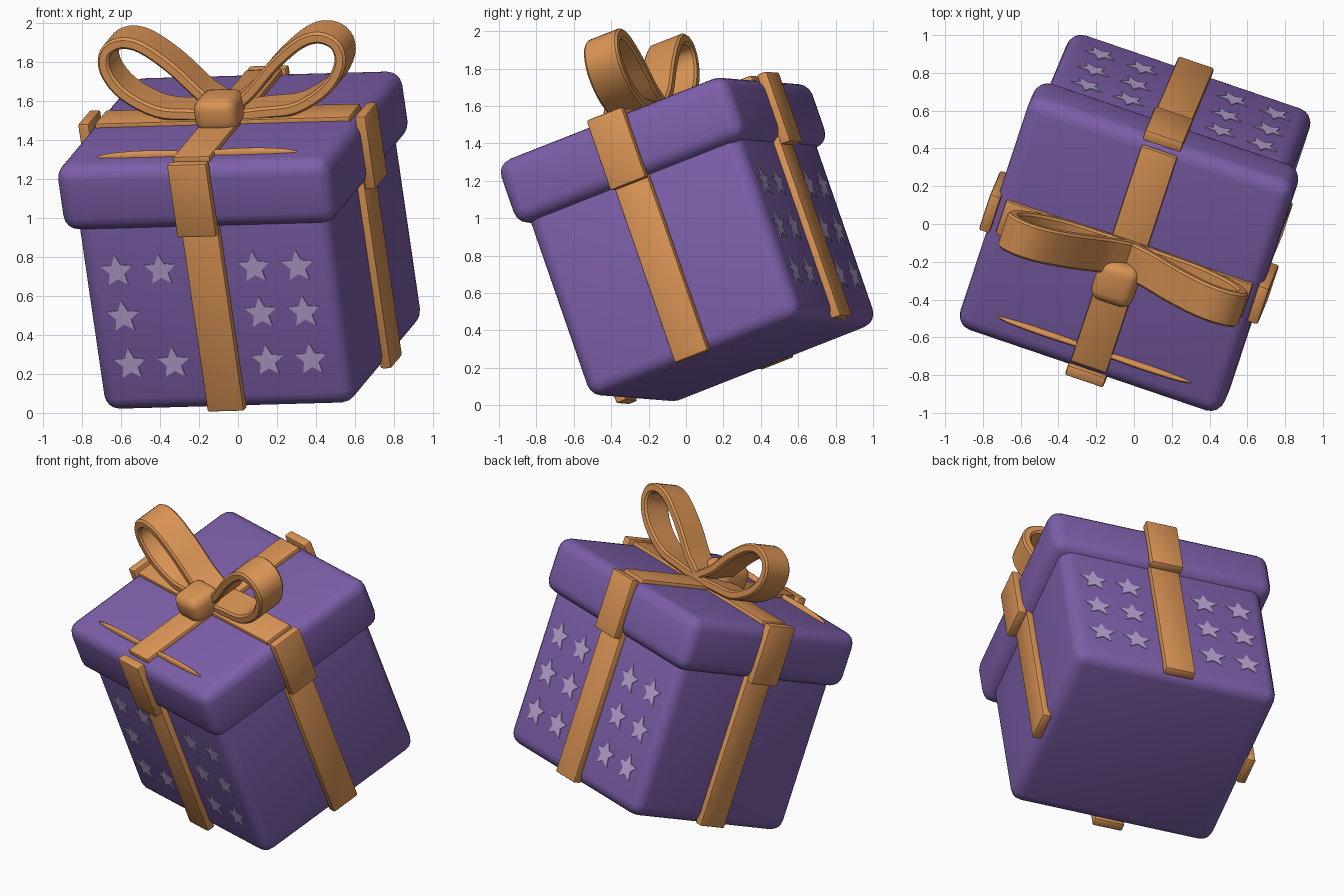
import bpy, bmesh, math
from mathutils import Matrix, Vector, Euler

old = bpy.data.objects.get("Cube")
if old:
    bpy.data.objects.remove(old, do_unlink=True)

# The whole parcel is tipped: parts are built upright, then placed by this frame
TILT = Matrix.Translation((0.024, -0.003, 1.0)) @ Euler(
    [math.radians(a) for a in (20.5, -1.5, -18.8)]).to_matrix().to_4x4()


def make_material(name, rgb):
    mat = bpy.data.materials.new(name)
    mat.use_nodes = True
    mat.diffuse_color = (*rgb, 1)
    mat.node_tree.nodes["Principled BSDF"].inputs["Base Color"].default_value = (*rgb, 1)
    return mat


purple = make_material("purple_wrap", (0.205, 0.115, 0.402))
orange = make_material("orange_ribbon", (0.70, 0.296, 0.091))
lilac = make_material("lilac_star", (0.485, 0.376, 0.658))


def add_object(name, bm, mat, smooth=True):
    bmesh.ops.recalc_face_normals(bm, faces=bm.faces)
    mesh = bpy.data.meshes.new(name)
    bm.to_mesh(mesh)
    bm.free()
    mesh.materials.append(mat)
    obj = bpy.data.objects.new(name, mesh)
    bpy.context.collection.objects.link(obj)
    obj.matrix_world = TILT
    if smooth:
        bpy.ops.object.select_all(action='DESELECT')
        obj.select_set(True)
        bpy.context.view_layer.objects.active = obj
        bpy.ops.object.shade_smooth_by_angle(angle=math.radians(35))
    return obj


def rounded_box(name, low, high, radius, mat, segments=4):
    low, high = Vector(low), Vector(high)
    bm = bmesh.new()
    bmesh.ops.create_cube(bm, size=1)
    bmesh.ops.scale(bm, vec=high - low, verts=bm.verts)
    bmesh.ops.translate(bm, vec=(low + high) / 2, verts=bm.verts)
    bmesh.ops.bevel(bm, geom=bm.edges[:], offset=radius, segments=segments,
                    profile=0.5, affect='EDGES')
    return add_object(name, bm, mat)


# Box and lid
BX, BY, LX, LY = 0.68, 0.635, 0.74, 0.69
BOTTOM, RIM, TOP = -0.815, 0.19, 0.55
rounded_box("box_body", (-BX, -BY, BOTTOM), (BX, BY, 0.3), 0.08, purple)
rounded_box("box_lid", (-LX, -LY, RIM), (LX, LY, TOP), 0.08, purple)

# Ribbon strips down each side, with a wider piece on the lid
THICK = 0.04
for side, s in (("front", -1), ("back", 1)):
    for part, face, w, z0, z1 in (("body", BY, 0.1, -0.81, 0.22),
                                  ("lid", LY, 0.107, 0.165, 0.565)):
        y0, y1 = sorted((s * (face - 0.02), s * (face + THICK)))
        rounded_box(f"{side}_{part}_ribbon", (-w, y0, z0), (w, y1, z1), 0.012, orange, 2)
for side, s in (("left", 1), ("right", -1)):
    for part, face, w, z0, z1 in (("body", BX, 0.1, -0.81, 0.22),
                                  ("lid", LX, 0.107, 0.175, 0.575)):
        x0, x1 = sorted((s * (face - 0.02), s * (face + THICK)))
        rounded_box(f"{side}_{part}_ribbon", (x0, -w, z0), (x1, w, z1), 0.012, orange, 2)

# Crossing ribbons on top of the lid
rounded_box("top_ribbon_long", (-0.1, -0.64, 0.53), (0.1, 0.64, 0.575), 0.01, orange, 2)
rounded_box("top_ribbon_cross", (-0.69, -0.1, 0.53), (0.69, 0.1, 0.573), 0.01, orange, 2)

# Bow loops: a rounded band swept round a teardrop
TEARDROP = [(0.0, 0.59), (0.2, 0.595), (0.38, 0.615), (0.55, 0.71), (0.635, 0.83),
            (0.625, 0.93), (0.54, 0.975), (0.43, 0.95), (0.28, 0.84), (0.13, 0.69)]
BAND_WIDTH, BAND_THICK, BAND_EDGE = 0.1, 0.03, 0.012


def smooth_loop(points, steps):
    pts = [Vector(p) for p in points]
    n, out = len(pts), []
    for i in range(n):
        a, b, c, d = (pts[(i + k) % n] for k in (-1, 0, 1, 2))
        for j in range(steps):
            t = j / steps
            out.append(b + (c - a) * t / 2 + (a - b * 2.5 + c * 2 - d / 2) * t * t
                       + ((b - c) * 1.5 + (d - a) / 2) * t ** 3)
    return out


def bow_loop(name, s):
    path = smooth_loop(TEARDROP, 4)
    w, h, e = BAND_WIDTH, BAND_THICK, BAND_EDGE
    section = [(w, h - e), (w - e, h), (e - w, h), (-w, h - e),
               (-w, e - h), (e - w, -h), (w - e, -h), (w, e - h)]
    bm = bmesh.new()
    rings = []
    for i, p in enumerate(path):
        along = (path[(i + 1) % len(path)] - path[i - 1]).normalized()
        normal = Vector((along.y, -along.x))
        ring = []
        for y, off in section:
            q = p + normal * off
            lean = 0.02 + 0.15 * (q.y - 0.6)
            ring.append(bm.verts.new((0.02 + s * q.x, y + lean, q.y)))
        rings.append(ring)
    for i, ring in enumerate(rings):
        prev = rings[i - 1]
        for k in range(len(ring)):
            bm.faces.new((prev[k - 1], prev[k], ring[k], ring[k - 1]))
    return add_object(name, bm, orange)


bow_loop("bow_loop_left", 1)
bow_loop("bow_loop_right", -1)
rounded_box("bow_knot", (-0.115, -0.225, 0.54), (0.115, 0.01, 0.72), 0.06, orange)

# Slim bow tails lying half sunk in the lid
for side, s in (("left", 1), ("right", -1)):
    bm = bmesh.new()
    bmesh.ops.create_uvsphere(bm, u_segments=20, v_segments=10, radius=1)
    bmesh.ops.scale(bm, vec=(0.28, 0.018, 0.03), verts=bm.verts)
    bmesh.ops.translate(bm, vec=(s * 0.265, -0.545, TOP), verts=bm.verts)
    add_object(f"bow_tail_{side}", bm, orange)


# Star plates on the front and back faces
def star_plates(name, s, skip=()):
    bm = bmesh.new()
    for row, z in enumerate((-0.04, -0.29, -0.55)):
        for col, x in enumerate((-0.49, -0.255, 0.255, 0.49)):
            if (row, col) in skip:
                continue
            rim = []
            for k in range(10):
                r = 0.042 if k % 2 else 0.09
                a = math.pi * k / 5
                rim.append(bm.verts.new((x + r * math.sin(a), s * (BY - 0.002),
                                         z + r * math.cos(a))))
            face = bm.faces.new(rim)
            out = bmesh.ops.extrude_face_region(bm, geom=[face])["geom"]
            bmesh.ops.translate(bm, vec=(0, s * 0.007, 0),
                                verts=[v for v in out if isinstance(v, bmesh.types.BMVert)])
    return add_object(name, bm, lilac, smooth=False)


star_plates("front_stars", -1, skip={(1, 1)})
star_plates("back_stars", 1)
